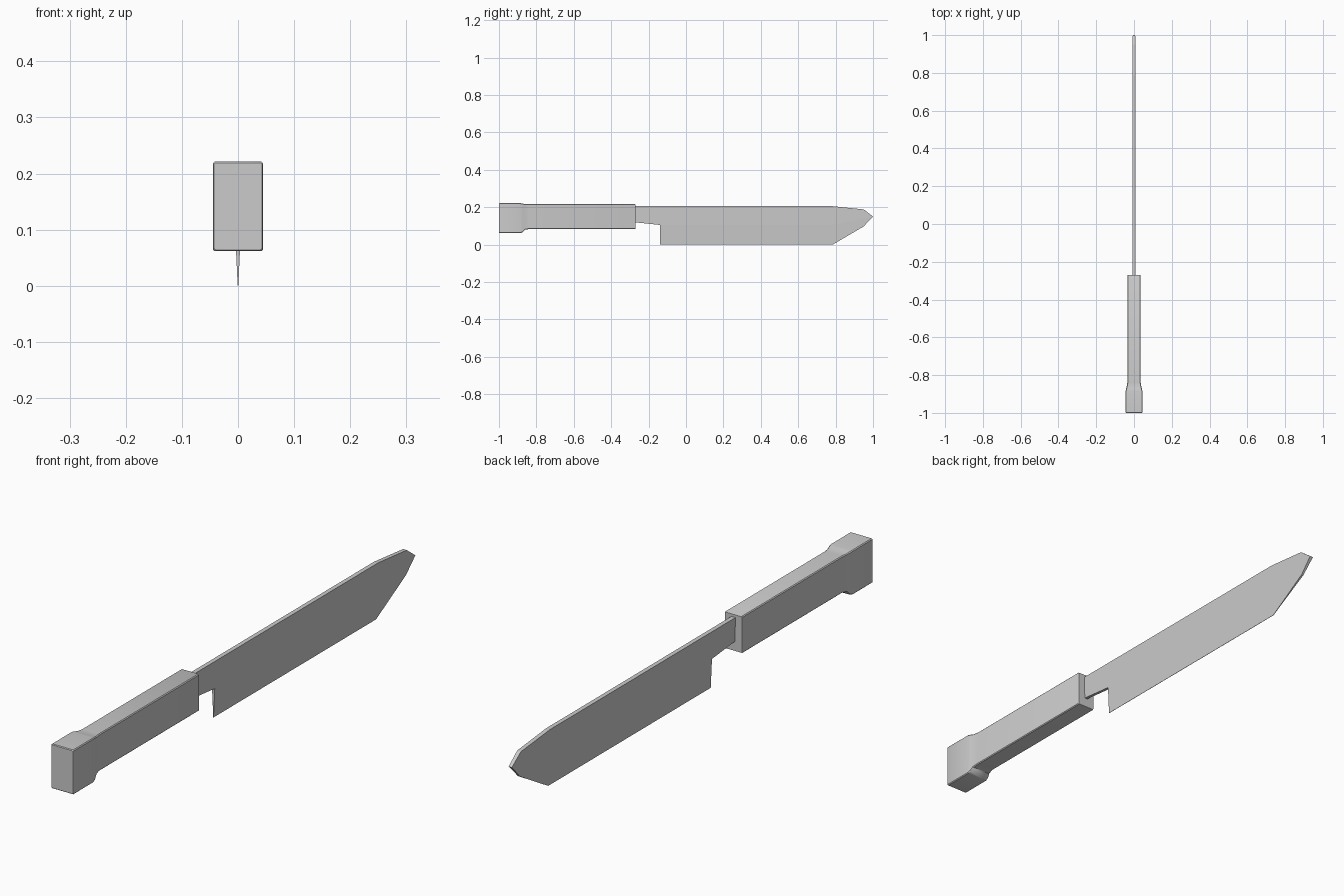
import bpy, bmesh

if "Cube" in bpy.data.objects:
    bpy.data.objects.remove(bpy.data.objects["Cube"])


def finish(bm, name):
    bmesh.ops.recalc_face_normals(bm, faces=bm.faces[:])
    mesh = bpy.data.meshes.new(name)
    bm.to_mesh(mesh)
    bm.free()
    ob = bpy.data.objects.new(name, mesh)
    bpy.context.collection.objects.link(ob)
    return ob


# Handle: chamfered rectangle lofted along y (y, half width, bottom, top)
sections = [(-1.0, .043, .064, .219), (-.997, .0445, .0615, .2215),
            (-.885, .0445, .0615, .2215), (-.873, .042, .066, .2195),
            (-.861, .039, .079, .2165), (-.84, .0355, .083, .216),
            (-.273, .0355, .083, .216), (-.27, .034, .0845, .2145)]
bm = bmesh.new()
rings = []
for y, w, z0, z1 in sections:
    c = .003
    pts = [(w, z0 + c), (w, z1 - c), (w - c, z1), (c - w, z1),
           (-w, z1 - c), (-w, z0 + c), (c - w, z0), (w - c, z0)]
    rings.append([bm.verts.new((x, y, z)) for x, z in pts])
for a, b in zip(rings, rings[1:]):
    for i in range(8):
        j = (i + 1) % 8
        bm.faces.new((a[i], a[j], b[j], b[i]))
bm.faces.new(rings[0])
bm.faces.new(rings[-1])
handle = finish(bm, "handle")
bpy.context.view_layer.objects.active = handle
handle.select_set(True)
bpy.ops.object.shade_smooth_by_angle(angle=0.6)

# Blade: outline points (y, z, half thickness), thinning to the cutting edge
points = [(-.32, .205, .008), (-.14, .205, .008), (.785, .205, .008), (.95, .188, .0075),
          (1.0, .15, .0065), (.95, .097, .004), (.785, .105, .0055),
          (-.14, .105, .0055), (-.32, .124, .006), (.785, 0, .0006), (-.14, 0, .0006)]
cells = [(0, 1, 7, 8), (1, 2, 6, 7), (7, 6, 9, 10), (2, 3, 4, 6), (6, 4, 5), (6, 5, 9)]
bm = bmesh.new()
right = [bm.verts.new((t, y, z)) for y, z, t in points]
left = [bm.verts.new((-t, y, z)) for y, z, t in points]
for cell in cells:
    bm.faces.new([right[i] for i in cell])
    bm.faces.new([left[i] for i in reversed(cell)])

# Rim joining both sides
rim = [0, 1, 2, 3, 4, 5, 9, 10, 7, 8]
for i, j in zip(rim, rim[1:] + rim[:1]):
    bm.faces.new((right[i], right[j], left[j], left[i]))
finish(bm, "blade")
